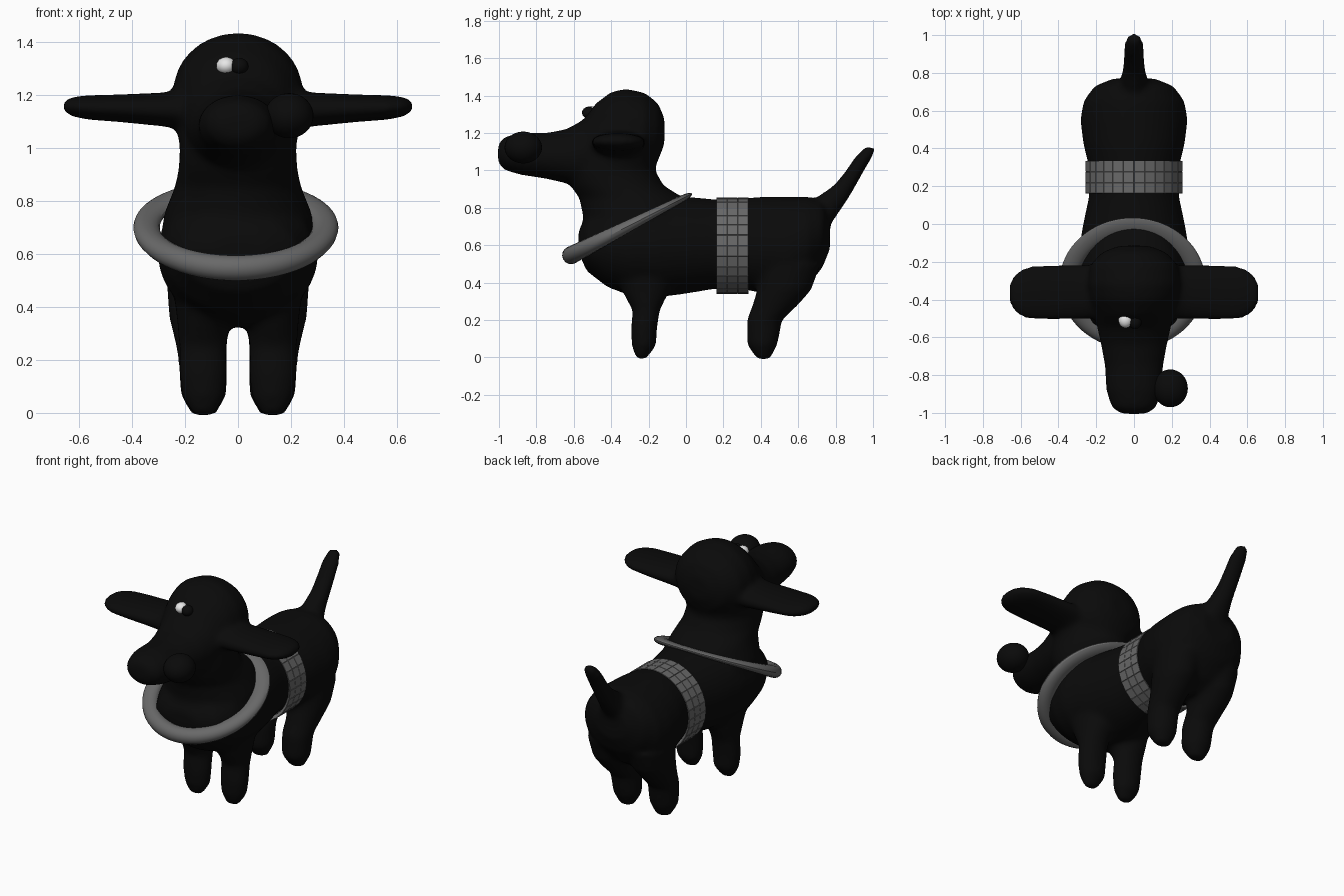
import bpy, bmesh, math
from mathutils import Vector

if "Cube" in bpy.data.objects:
    bpy.data.objects.remove(bpy.data.objects["Cube"])


def material(name, value):
    m = bpy.data.materials.new(name)
    m.use_nodes = True
    color = (value, value, value, 1)
    m.diffuse_color = color
    m.node_tree.nodes["Principled BSDF"].inputs["Base Color"].default_value = color
    return m


BLACK = material("black_coat", 0.003)
GREY = material("grey_band", 0.14)
WHITE = material("eye_white", 0.8)


def loft(bm, axis, rings, side=1, seg=28):
    """Closed loft of ellipses; each ring is (position, low, high, half width, offset)."""
    loops = []
    for t, lo, hi, half, *off in rings:
        off = off[0] if off else 0
        mid, rad = (lo + hi) / 2, (hi - lo) / 2
        loop = []
        for i in range(seg):
            a = math.tau * i / seg
            p, q = mid + rad * math.cos(a), off + half * math.sin(a)
            x, y, z = {"x": (t, p, q), "y": (q, t, p), "z": (q, p, t)}[axis]
            loop.append(bm.verts.new((x * side, y, z)))
        loops.append(loop)
    for a, b in zip(loops, loops[1:]):
        for i in range(seg):
            j = (i + 1) % seg
            bm.faces.new((a[i], a[j], b[j], b[i]))
    bm.faces.new(loops[0])
    bm.faces.new(loops[-1])


def make_object(name, bm, mat):
    bmesh.ops.recalc_face_normals(bm, faces=bm.faces)
    me = bpy.data.meshes.new(name)
    bm.to_mesh(me)
    bm.free()
    me.materials.append(mat)
    ob = bpy.data.objects.new(name, me)
    bpy.context.collection.objects.link(ob)
    return ob


def ball(name, center, radii, mat):
    bm = bmesh.new()
    bmesh.ops.create_uvsphere(bm, u_segments=32, v_segments=20, radius=1)
    for v in bm.verts:
        v.co = Vector(c + r * k for c, r, k in zip(center, radii, v.co))
    for f in bm.faces:
        f.smooth = True
    return make_object(name, bm, mat)


# Body: torso, neck, head, tail, ears and legs fused into one skin
bm = bmesh.new()
torso = [(-.575, .56, .68, .11), (-.53, .46, .75, .22), (-.42, .375, .85, .28),
         (-.3, .33, .88, .305), (-.15, .32, .88, .295), (0, .34, .86, .27),
         (.15, .365, .845, .238), (.3, .365, .85, .238), (.42, .34, .86, .268),
         (.55, .32, .86, .285), (.65, .38, .86, .268), (.73, .48, .84, .21),
         (.77, .58, .76, .11)]
loft(bm, "y", torso)
neck = [(.6, -.57, .02, .3), (.75, -.55, .04, .28), (.85, -.57, -.01, .24),
        (.92, -.62, -.12, .225), (1.0, -.65, -.165, .22), (1.1, -.6, -.14, .235),
        (1.2, -.52, -.13, .22)]
loft(bm, "z", neck)
head = [(-1.005, 1.04, 1.14, .07), (-.97, 1.0, 1.18, .12), (-.88, .975, 1.2, .148),
        (-.75, .955, 1.2, .155), (-.64, .93, 1.22, .175), (-.55, .9, 1.27, .195),
        (-.48, .9, 1.36, .21), (-.4, .95, 1.42, .235), (-.32, 1.0, 1.437, .245),
        (-.22, 1.0, 1.415, .235), (-.15, 1.05, 1.36, .17), (-.115, 1.14, 1.28, .08)]
loft(bm, "y", head)
tail = [(.72, .62, .78, .09), (.85, .69, .87, .065), (.92, .79, .91, .058),
        (1.0, .855, .955, .055), (1.06, .895, .99, .053), (1.1, .93, 1.01, .045),
        (1.125, .955, 1.01, .03)]
loft(bm, "z", tail)
ear = [(.12, -.5, -.22, .1, 1.15), (.27, -.505, -.215, .065, 1.145),
       (.45, -.51, -.215, .052, 1.15), (.57, -.505, -.225, .046, 1.153),
       (.63, -.47, -.26, .036, 1.156), (.66, -.42, -.31, .018, 1.158)]
front_leg = [(-.01, -.265, -.215, .04, .13), (.06, -.29, -.16, .08, .13),
             (.15, -.295, -.155, .09, .133), (.25, -.285, -.14, .09, .133),
             (.35, -.34, -.09, .1, .13), (.5, -.4, -.05, .12, .13)]
rear_leg = [(-.01, .38, .45, .045, .13), (.07, .325, .49, .088, .13),
            (.2, .325, .515, .092, .133), (.28, .355, .6, .1, .14),
            (.36, .38, .67, .12, .14), (.5, .4, .72, .13, .14)]
for side in (1, -1):
    loft(bm, "x", ear, side)
    loft(bm, "z", front_leg, side)
    loft(bm, "z", rear_leg, side)
body = make_object("dog_body", bm, BLACK)
remesh = body.modifiers.new("fuse", "REMESH")
remesh.mode = "VOXEL"
remesh.voxel_size = 0.016
remesh.use_smooth_shade = True
soften = body.modifiers.new("soften", "SMOOTH")
soften.factor = 0.5
soften.iterations = 10

# Face
ball("nose", (.193, -.87, 1.122), (.092, .1, .085), BLACK)
ball("eye", (-.045, -.51, 1.31), (.037, .04, .033), WHITE)
ball("pupil", (.005, -.52, 1.308), (.034, .036, .032), BLACK)

# Tilted collar, thicker at the chest
bpy.ops.mesh.primitive_torus_add(major_segments=64, minor_segments=16,
                                 major_radius=.337, minor_radius=.05,
                                 location=(-.008, -.312, .7),
                                 rotation=(math.radians(27), 0, 0))
collar = bpy.context.object
collar.name = "collar"
for v in collar.data.vertices:
    v.co.z *= .65 - .9 * v.co.y
collar.data.materials.append(GREY)
bpy.ops.object.shade_smooth_by_angle()

# Belly band: a tube of small raised tiles
bm = bmesh.new()
SEG, ROWS, RADIUS = 28, 3, .255
rows = []
for r in range(ROWS + 1):
    y = .162 + .172 * r / ROWS
    rows.append([bm.verts.new((RADIUS * math.cos(math.tau * i / SEG), y,
                               .597 + RADIUS * math.sin(math.tau * i / SEG)))
                 for i in range(SEG)])
for a, b in zip(rows, rows[1:]):
    for i in range(SEG):
        j = (i + 1) % SEG
        bm.faces.new((a[i], a[j], b[j], b[i]))
bmesh.ops.recalc_face_normals(bm, faces=bm.faces)
bmesh.ops.inset_individual(bm, faces=bm.faces[:], thickness=.002, depth=.003)
band = make_object("belly_band", bm, GREY)
shell = band.modifiers.new("thickness", "SOLIDIFY")
shell.thickness = .025
shell.offset = -1
